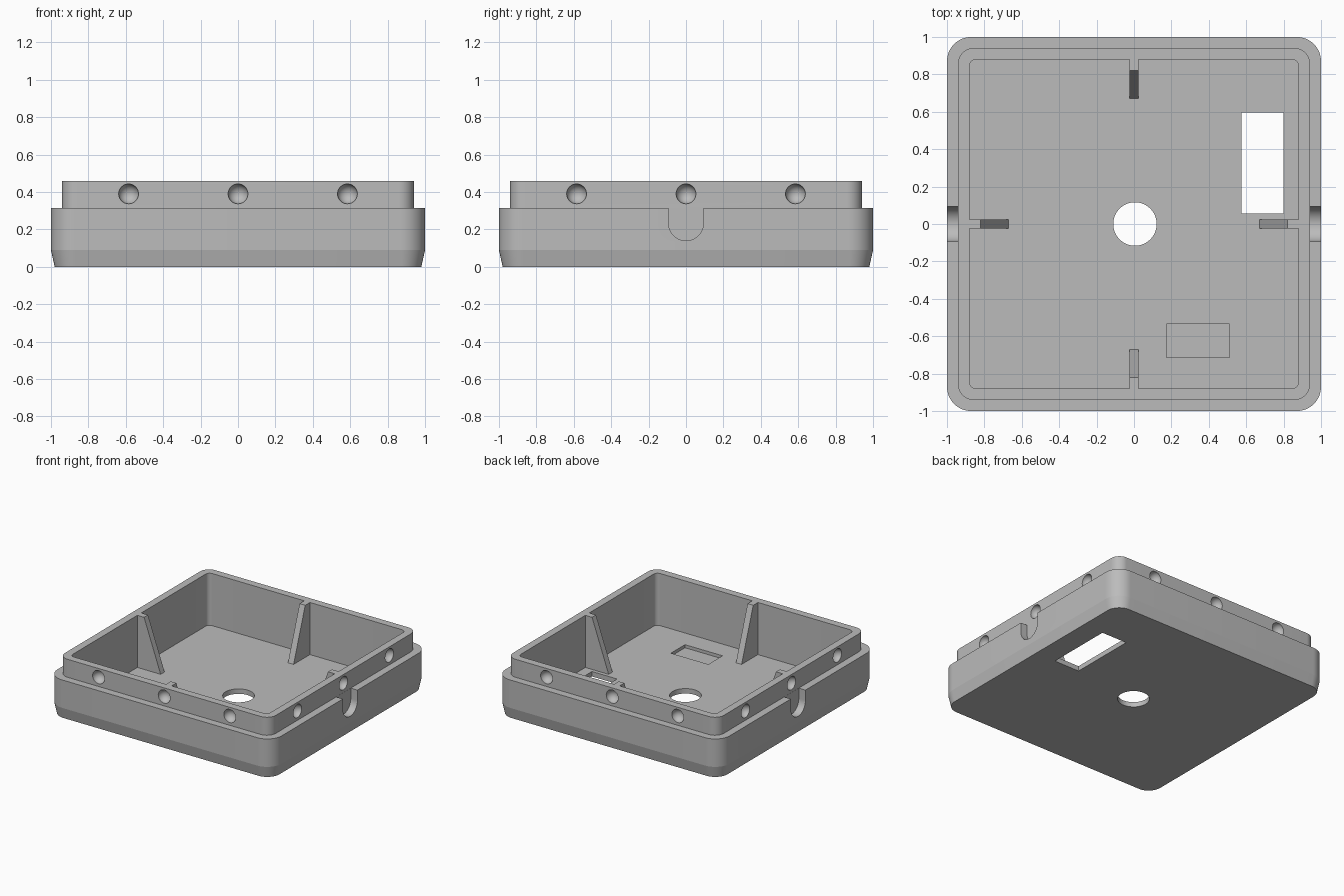
import bpy, bmesh, math
from mathutils import Matrix, Vector

cube = bpy.data.objects.get("Cube")
if cube:
    bpy.data.objects.remove(cube, do_unlink=True)

grey = bpy.data.materials.new("mid grey plastic")
grey.use_nodes = True
grey.diffuse_color = (0.5, 0.5, 0.5, 1)
grey.node_tree.nodes["Principled BSDF"].inputs["Base Color"].default_value = (0.5, 0.5, 0.5, 1)

FLOOR, STEP, RIM = 0.04, 0.315, 0.46
LIP, INNER = 0.94, 0.88


def finish(bm, name):
    bmesh.ops.recalc_face_normals(bm, faces=bm.faces)
    mesh = bpy.data.meshes.new(name)
    bm.to_mesh(mesh)
    bm.free()
    mesh.materials.append(grey)
    obj = bpy.data.objects.new(name, mesh)
    bpy.context.collection.objects.link(obj)
    return obj


def rounded_square(half, radius, z, steps=14):
    points = []
    for quarter in range(4):
        turn = Matrix.Rotation(quarter * math.pi / 2, 3, 'Z')
        for i in range(steps + 1):
            a = i / steps * math.pi / 2
            c = half - radius
            points.append(turn @ Vector((c + radius * math.cos(a), c + radius * math.sin(a), z)))
    return points


def prism(bm, points, offset):
    """Extrude a closed outline along an offset vector."""
    face = bm.faces.new([bm.verts.new(p) for p in points])
    result = bmesh.ops.extrude_face_region(bm, geom=[face], use_keep_orig=True)
    verts = [v for v in result["geom"] if isinstance(v, bmesh.types.BMVert)]
    bmesh.ops.translate(bm, verts=verts, vec=offset)


def box(bm, x0, x1, y0, y1, z0, z1):
    outline = [(x0, y0, z0), (x1, y0, z0), (x1, y1, z0), (x0, y1, z0)]
    prism(bm, outline, (0, 0, z1 - z0))


# Tray shell: tapered base, stepped lip, hollow inside
bm = bmesh.new()
sections = [(0.98, 0.11, 0), (1.0, 0.13, 0.09), (1.0, 0.13, STEP), (LIP, 0.08, STEP),
            (LIP, 0.08, RIM), (INNER, 0.035, RIM), (INNER, 0.035, FLOOR)]
rings = [[bm.verts.new(p) for p in rounded_square(*s)] for s in sections]
for low, high in zip(rings, rings[1:]):
    for i in range(len(low)):
        j = (i + 1) % len(low)
        bm.faces.new((low[i], low[j], high[j], high[i]))
bm.faces.new(rings[0][::-1])
bm.faces.new(rings[-1])
tray = finish(bm, "tray")

# Cutters: floor openings and recess, snap dimples, side slots
bm = bmesh.new()
box(bm, 0.575, 0.80, 0.055, 0.595, -0.1, 0.1)
box(bm, 0.175, 0.51, -0.715, -0.535, 0.015, 0.1)
bmesh.ops.create_cone(bm, cap_ends=True, segments=64, radius1=0.116, radius2=0.116,
                      depth=0.3, matrix=Matrix.Translation((0.005, 0, 0)))
for quarter in range(4):
    turn = Matrix.Rotation(quarter * math.pi / 2, 4, 'Z')
    for y in (-0.585, 0, 0.585):
        place = turn @ Matrix.Translation((LIP, y, 0.39)) @ Matrix.Rotation(math.pi / 2, 4, 'Y')
        bmesh.ops.create_uvsphere(bm, u_segments=48, v_segments=24, radius=0.053, matrix=place)
for side in (-1, 1):
    x = side * (LIP + 0.0005)
    arc = [math.pi * (1 + i / 24) for i in range(25)]
    outline = [(x, 0.093 * math.cos(a), 0.233 + 0.093 * math.sin(a)) for a in arc]
    outline += [(x, 0.093, STEP + 0.015), (x, -0.093, STEP + 0.015)]
    prism(bm, outline, (side * 0.1, 0, 0))
cutter = finish(bm, "cutter")
cutter.hide_render = True

cut = tray.modifiers.new("openings", 'BOOLEAN')
cut.operation = 'DIFFERENCE'
cut.solver = 'EXACT'
cut.object = cutter
bpy.context.view_layer.objects.active = tray
tray.select_set(True)
bpy.ops.object.modifier_apply(modifier=cut.name)
bpy.data.objects.remove(cutter, do_unlink=True)
bpy.ops.object.shade_smooth_by_angle(angle=math.radians(10))

# Sloped support ribs in the middle of each wall
for quarter, name in enumerate(("left_rib", "back_rib", "right_rib", "front_rib")):
    bm = bmesh.new()
    profile = [(INNER, FLOOR), (INNER, RIM), (0.82, RIM), (0.672, FLOOR)]
    prism(bm, [(x, -0.025, z) for x, z in profile], (0, 0.05, 0))
    bm.transform(Matrix.Rotation(quarter * math.pi / 2, 4, 'Z'))
    finish(bm, name)
